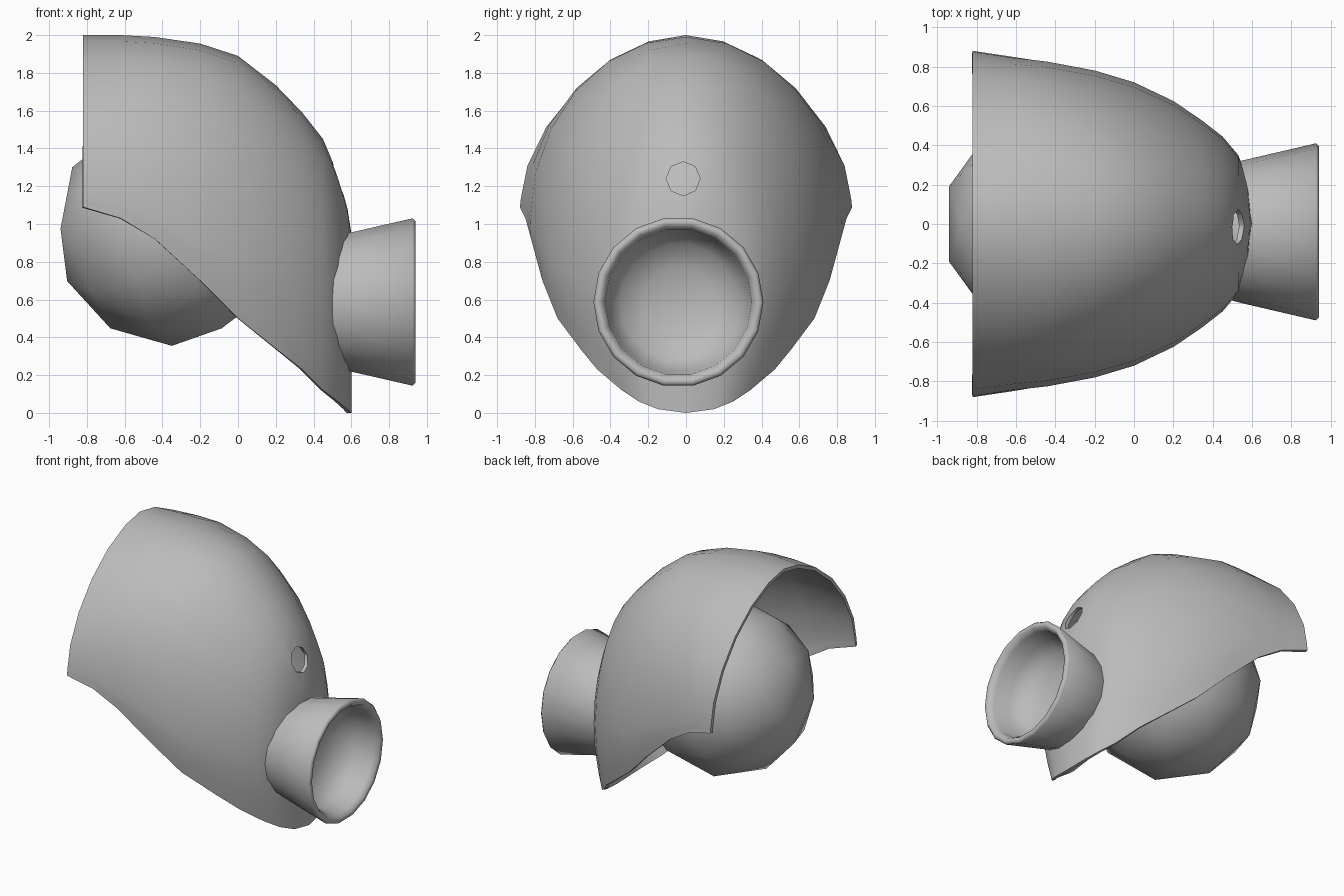
import bpy, bmesh, math

if "Cube" in bpy.data.objects:
    bpy.data.objects.remove(bpy.data.objects["Cube"])

grey = bpy.data.materials.new("plain grey")
grey.use_nodes = True
grey.diffuse_color = (0.5, 0.5, 0.5, 1)
grey.node_tree.nodes["Principled BSDF"].inputs["Base Color"].default_value = grey.diffuse_color


def make_object(name, bm):
    mesh = bpy.data.meshes.new(name)
    bm.to_mesh(mesh)
    bm.free()
    obj = bpy.data.objects.new(name, mesh)
    bpy.context.collection.objects.link(obj)
    obj.data.materials.append(grey)
    return obj


def activate(obj):
    bpy.ops.object.select_all(action="DESELECT")
    obj.select_set(True)
    bpy.context.view_layer.objects.active = obj


def smooth(obj, angle=50):
    activate(obj)
    bpy.ops.object.shade_smooth_by_angle(angle=math.radians(angle))


def apply_modifiers(obj):
    activate(obj)
    for mod in list(obj.modifiers):
        bpy.ops.object.modifier_apply(modifier=mod.name)


def skin(bm, rows, closed=False):
    """Join neighbouring rows of points with quads."""
    rows = [[bm.verts.new(p) for p in row] for row in rows]
    for a, b in zip(rows, rows[1:]):
        count = len(a)
        for i in range(count if closed else count - 1):
            j = (i + 1) % count
            bm.faces.new((a[i], a[j], b[j], b[i]))
    bmesh.ops.remove_doubles(bm, verts=bm.verts, dist=0.0005)
    bmesh.ops.recalc_face_normals(bm, faces=bm.faces)


def lathe_x(name, profile, y, z, sides):
    """Turn a profile of (x, radius) around an axis parallel to x."""
    bm = bmesh.new()
    angles = [math.tau * i / sides for i in range(sides)]
    skin(bm, [[(x, y + r * math.cos(a), z + r * math.sin(a)) for a in angles]
              for x, r in profile], closed=True)
    return make_object(name, bm)


# Hood: arches lofted along x
# x, top height, height of widest point, half width, edge height, edge half width, roundness
SECTIONS = [
    (-0.82, 2.0, 1.13, 0.875, 1.09, 0.88, 1.7),
    (-0.62, 2.0, 1.1, 0.845, 1.03, 0.85, 1.85),
    (-0.44, 1.99, 1.02, 0.825, 0.92, 0.82, 2),
    (-0.2, 1.955, 0.92, 0.78, 0.7, 0.76, 2),
    (0, 1.89, 0.8, 0.72, 0.5, 0.68, 2),
    (0.2, 1.735, 0.75, 0.625, 0.34, 0.56, 2),
    (0.34, 1.59, 0.7, 0.53, 0.23, 0.47, 2),
    (0.45, 1.45, 0.65, 0.445, 0.12, 0.34, 2),
    (0.53, 1.26, 0.6, 0.35, 0.06, 0.25, 2),
    (0.58, 1.08, 0.55, 0.22, 0.02, 0.15, 2),
    (0.6, 0.95, 0.5, 0, 0, 0, 2),
]


def arch(x, top, mid, width, edge, edge_width, power):
    half = []
    for i in range(3):
        t = i / 3
        bulge = math.sin(t * math.pi / 2)
        half.append((edge_width + (width - edge_width) * bulge, edge + (mid - edge) * t))
    for i in range(7):
        a = math.pi / 2 * i / 6
        half.append((width * abs(math.cos(a)) ** (2 / power),
                     mid + (top - mid) * math.sin(a) ** (2 / power)))
    mirrored = [(-y, z) for y, z in reversed(half[:-1])]
    return [(x, y, z) for y, z in half + mirrored]


bm = bmesh.new()
skin(bm, [arch(*section) for section in SECTIONS])
# Outward normals: the highest face must look up
if max(bm.faces, key=lambda f: f.calc_center_median().z).normal.z < 0:
    bmesh.ops.reverse_faces(bm, faces=bm.faces)
hood = make_object("hood", bm)
wall = hood.modifiers.new("wall", "SOLIDIFY")
wall.thickness = 0.025
wall.offset = -1

# Small round hole in the nose of the hood
HOLE_Y, HOLE_Z, HOLE_R = -0.015, 1.24, 0.09
cutter = lathe_x("hole_cutter", [(0.35, 0), (0.35, HOLE_R), (0.8, HOLE_R), (0.8, 0)],
                 HOLE_Y, HOLE_Z, 8)
cutter.hide_render = True
cut = hood.modifiers.new("hole", "BOOLEAN")
cut.operation = "DIFFERENCE"
cut.object = cutter
cut.solver = "EXACT"
apply_modifiers(hood)
bpy.data.objects.remove(cutter)
smooth(hood)

# Flared socket with a rolled lip and a bowl-shaped inside
smooth(lathe_x("socket", [(0.5, 0.35), (0.56, 0.365), (0.925, 0.45), (0.94, 0.435),
                          (0.935, 0.41), (0.9, 0.388), (0.78, 0.372), (0.69, 0.31),
                          (0.635, 0.18), (0.615, 0)],
               -0.04, 0.587, 18), 70)

# Ball resting under the hood
bm = bmesh.new()
bmesh.ops.create_icosphere(bm, subdivisions=2, radius=0.62)
bmesh.ops.translate(bm, verts=bm.verts, vec=(-0.35, 0, 0.975))
smooth(make_object("ball", bm), 60)
